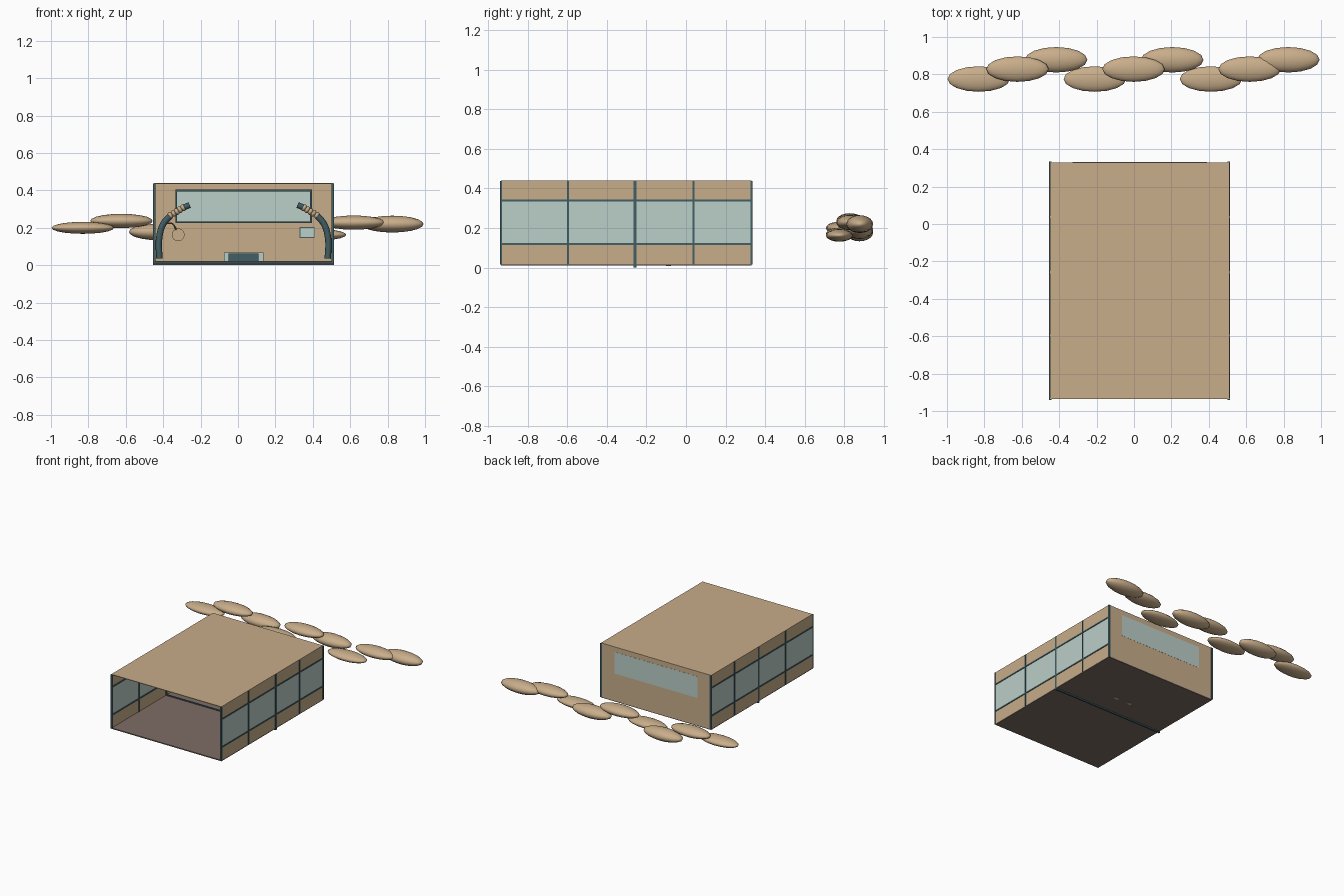
import bpy
from mathutils import Vector

if "Cube" in bpy.data.objects:
    bpy.data.objects.remove(bpy.data.objects["Cube"], do_unlink=True)


def material(name, rgb):
    m = bpy.data.materials.new(name)
    m.use_nodes = True
    m.diffuse_color = (*rgb, 1)
    m.node_tree.nodes["Principled BSDF"].inputs["Base Color"].default_value = (*rgb, 1)
    return m


BEIGE = material("warm beige", (0.578, 0.418, 0.254))
GLASS = material("pale glass", (0.50, 0.62, 0.58))
TEAL = material("dark teal", (0.054, 0.112, 0.127))
FLOOR = material("floor brown", (0.21, 0.155, 0.13))


def finish(name, mat):
    ob = bpy.context.object
    ob.name = name
    ob.data.materials.append(mat)
    return ob


def box(name, mat, x, y, z):
    """Box from (min, max) pairs on each axis."""
    lo, hi = zip(x, y, z)
    bpy.ops.mesh.primitive_cube_add(size=1, location=(Vector(lo) + Vector(hi)) / 2)
    ob = finish(name, mat)
    ob.scale = Vector(hi) - Vector(lo)
    return ob


def tube(name, mat, points, radius):
    curve = bpy.data.curves.new(name, "CURVE")
    curve.dimensions = "3D"
    curve.bevel_depth = radius
    curve.bevel_resolution = 2
    curve.resolution_u = 5
    curve.use_fill_caps = True
    spline = curve.splines.new("BEZIER")
    spline.bezier_points.add(len(points) - 1)
    for bp, p in zip(spline.bezier_points, points):
        bp.co = p
        bp.handle_left_type = bp.handle_right_type = "AUTO"
    curve.materials.append(mat)
    ob = bpy.data.objects.new(name, curve)
    bpy.context.collection.objects.link(ob)
    return ob


def ellipsoid(name, mat, loc, scale, segments=16, rings=10):
    bpy.ops.mesh.primitive_uv_sphere_add(segments=segments, ring_count=rings, radius=1, location=loc)
    ob = finish(name, mat)
    ob.scale = scale
    bpy.ops.object.shade_smooth()
    return ob


# Room extents
X0, X1, Y0, Y1, Z0, Z1 = -0.45, 0.51, -0.935, 0.33, 0.015, 0.44
MID = (X0 + X1) / 2
T = 0.005
SILL, HEAD = 0.12, 0.34

# Floor and roof
box("floor", FLOOR, (X0, X1), (Y0, Y1), (0.01, 0.018))
box("roof", BEIGE, (X0, X1), (Y0, Y1), (Z1 - T, Z1))

# Side walls: solid band, window band, solid band, with rails and posts
for side, x, s in (("right", X0, 1), ("left", X1, -1)):
    wall = sorted((x, x + s * T))
    trim = sorted((x - s * 0.004, x + s * 0.010))
    box(side + "_lower_wall", BEIGE, wall, (Y0, Y1), (Z0, SILL))
    box(side + "_window", GLASS, wall, (Y0, Y1), (SILL, HEAD))
    box(side + "_upper_wall", BEIGE, wall, (Y0, Y1), (HEAD, Z1 - T))
    for z in (SILL, HEAD):
        box(side + "_rail", TEAL, trim, (Y0, Y1), (z - 0.005, z + 0.005))
    for y in (Y0, -0.597, 0.037, Y1):
        box(side + "_post", TEAL, trim, (y - 0.005, y + 0.005), (Z0, Z1 - 0.002))
    box(side + "_main_post", TEAL, trim, (-0.265, -0.251), (0.0, Z1 - 0.002))

# Sill crossing the floor at the main posts
box("floor_sill", TEAL, (X0, X1), (-0.264, -0.252), (0.0, 0.024))

# Back wall around its window
WX0, WX1, WZ0, WZ1 = -0.33, 0.39, 0.23, 0.40
back = (Y1 - T, Y1)
box("back_wall_bottom", BEIGE, (X0, X1), back, (Z0, WZ0))
box("back_wall_top", BEIGE, (X0, X1), back, (WZ1, Z1 - T))
box("back_wall_right", BEIGE, (X0, WX0), back, (WZ0, WZ1))
box("back_wall_left", BEIGE, (WX1, X1), back, (WZ0, WZ1))
box("back_window", GLASS, (WX0, WX1), (Y1 - T, Y1 + 0.001), (WZ0, WZ1))
frame = (Y1 - 0.02, Y1 - T)
for z in (WZ0, WZ1):
    box("back_window_rail", TEAL, (WX0 - 0.005, WX1 + 0.005), frame, (z - 0.005, z + 0.005))
for x in (WX0, WX1):
    box("back_window_stile", TEAL, (x - 0.005, x + 0.005), frame, (WZ0, WZ1))

# Pair of curved arms with ringed sleeves
ARM_Y = 0.2
for side, s in (("right", 1), ("left", -1)):
    def at(dx, z, y=ARM_Y):
        return Vector((MID + s * dx, y, z))

    tube(side + "_arm", TEAL, [at(-0.45, 0.035), at(-0.452, 0.14), at(-0.43, 0.22), at(-0.392, 0.265)], 0.017)
    start, end = at(-0.40, 0.262), at(-0.315, 0.312)
    for i in range(5):
        ring = ellipsoid(side + "_sleeve_ring", BEIGE, start.lerp(end, (i + 0.5) / 5), (0.019, 0.019, 0.013), 12, 8)
        ring.rotation_euler = (end - start).to_track_quat("Z", "Y").to_euler()
    tube(side + "_arm_tip", TEAL, [at(-0.318, 0.310), at(-0.288, 0.322)], 0.016)

# Wall disc hanging on a cord, and a small screen opposite
bpy.ops.mesh.primitive_cylinder_add(vertices=24, radius=0.034, depth=0.012,
                                    location=(-0.32, Y1 - 0.012, 0.163), rotation=(1.5708, 0, 0))
finish("wall_disc", BEIGE)
tube("disc_cord", BEIGE, [(-0.38, ARM_Y, 0.225), (-0.35, 0.26, 0.222), (-0.33, Y1 - 0.012, 0.19)], 0.004)
box("screen_back", TEAL, (0.329, 0.409), (Y1 - 0.012, Y1 - T), (0.146, 0.204))
box("screen", GLASS, (0.333, 0.405), (Y1 - 0.016, Y1 - 0.010), (0.150, 0.200))

# Low floor console on two feet
box("console_body", GLASS, (MID - 0.105, MID + 0.105), (-0.09, 0.02), (0.018, 0.068))
box("console_front", TEAL, (MID - 0.08, MID + 0.08), (-0.11, -0.09), (0.018, 0.063))
for s in (-1, 1):
    x = MID + s * 0.06
    box("console_foot", BEIGE, (x - 0.018, x + 0.018), (-0.10, -0.075), (0.007, 0.03))

# Row of flattened clouds behind the room, repeating in threes
heights = (0.20, 0.237, 0.178, 0.17, 0.235, 0.19, 0.163, 0.228, 0.22)
thickness = (0.032, 0.038, 0.045)
for i, z in enumerate(heights):
    loc = (-0.83 + i * 0.2069, (0.775, 0.828, 0.878)[i % 3], z)
    ellipsoid("cloud", BEIGE, loc, (0.167, 0.068, thickness[i % 3]))
